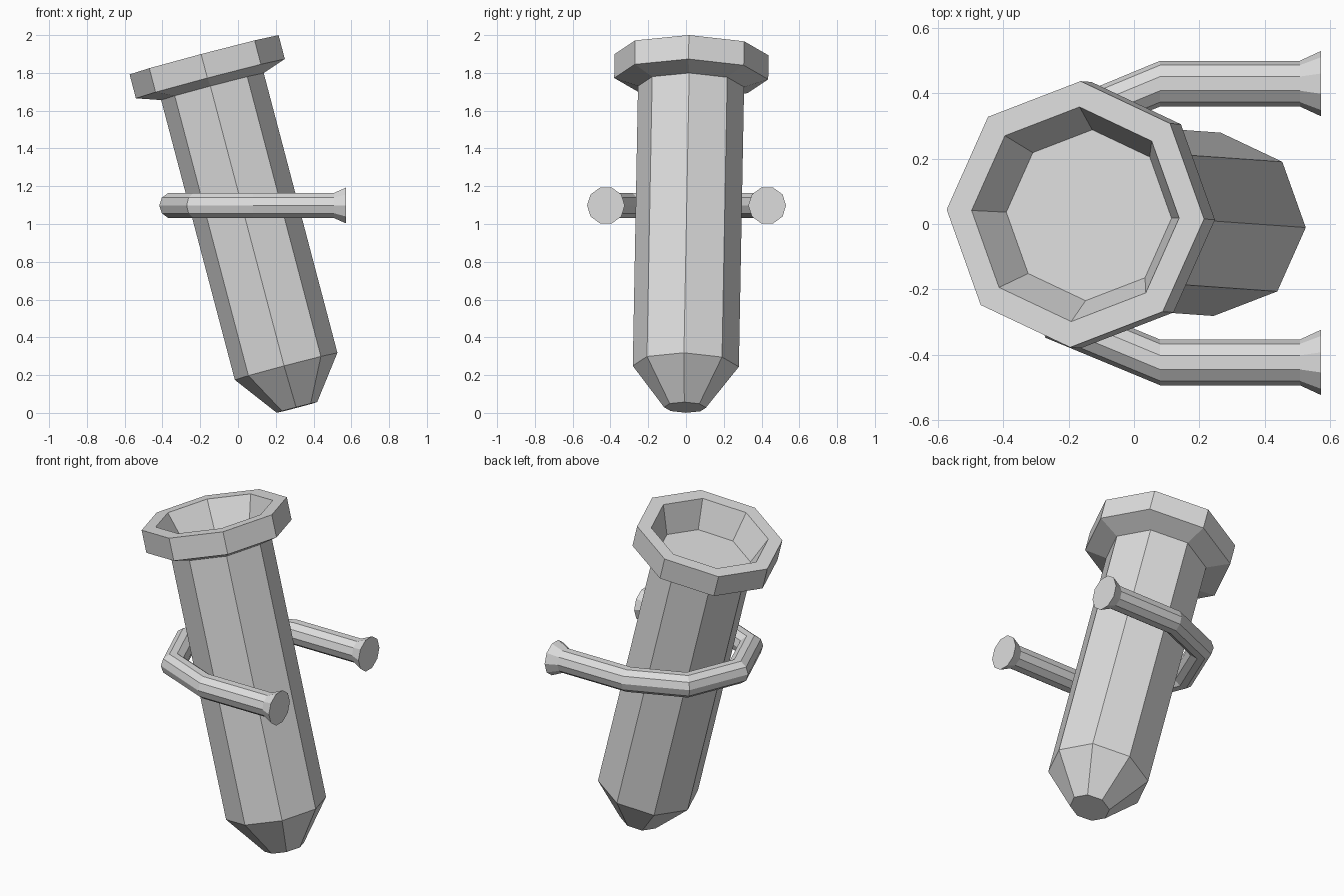
import bpy, bmesh
from math import radians, sin, cos, pi
from mathutils import Matrix, Vector

# Remove the default cube
cube = bpy.data.objects.get("Cube")
if cube:
    bpy.data.objects.remove(cube, do_unlink=True)

# Single plain grey material
GREY = (0.72, 0.72, 0.72, 1)
mat = bpy.data.materials.new("plain grey")
mat.use_nodes = True
mat.diffuse_color = GREY
bsdf = next(n for n in mat.node_tree.nodes if n.type == 'BSDF_PRINCIPLED')
bsdf.inputs["Base Color"].default_value = GREY
bsdf.inputs["Roughness"].default_value = 0.8


def ring(centre, axis_u, axis_v, radius, sides):
    """Regular polygon around a centre, spanned by two unit vectors."""
    angles = [2 * pi * i / sides for i in range(sides)]
    return [centre + radius * (cos(a) * axis_u + sin(a) * axis_v) for a in angles]


def loft(name, rings, matrix=Matrix()):
    """Skin a sequence of polygons into a closed, flat-shaded solid."""
    bm = bmesh.new()
    loops = [[bm.verts.new(matrix @ p) for p in r] for r in rings]
    for a, b in zip(loops, loops[1:]):
        for i in range(len(a)):
            j = (i + 1) % len(a)
            bm.faces.new((a[i], a[j], b[j], b[i]))
    bm.faces.new(loops[0])
    bm.faces.new(loops[-1])
    bmesh.ops.recalc_face_normals(bm, faces=bm.faces)
    mesh = bpy.data.meshes.new(name)
    bm.to_mesh(mesh)
    bm.free()
    mesh.materials.append(mat)
    obj = bpy.data.objects.new(name, mesh)
    bpy.context.collection.objects.link(obj)
    return obj


X, Y, Z = Vector((1, 0, 0)), Vector((0, 1, 0)), Vector((0, 0, 1))

# Leaning torch: tapered tip, shaft, flared rim, recessed cup (radius, height)
profile = [(0.111, 0), (0.281, 0.225), (0.281, 1.757), (0.408, 1.80),
           (0.408, 1.931), (0.329, 1.931), (0.262, 1.768)]
lean = (Matrix.Translation((0.312, -0.005, 0.029))
        @ Matrix.Rotation(radians(-1.07), 4, 'X')
        @ Matrix.Rotation(radians(-14.75), 4, 'Y')
        @ Matrix.Rotation(radians(-2.3), 4, 'Z'))
loft("torch_body", [ring(Z * h, X, Y, r, 8) for r, h in profile], lean)

# U-shaped holder: half an octagonal loop with two straight, flared arms
BEND, TUBE, FLARE = 0.427, 0.07, 0.1
middle = Vector((0.08, 0.003, 1.098))
arm_ends = [(0.573, FLARE), (0.508, TUBE)]


def arm(side):
    return [ring(Vector((x, middle.y + side * BEND, middle.z)), Y * side, Z, r, 10)
            for x, r in arm_ends]


bend = []
for step in range(5):
    a = radians(90 + 45 * step)
    outward = Vector((cos(a), sin(a), 0))
    bend.append(ring(middle + outward * BEND, outward, Z, TUBE, 10))
loft("wall_holder", arm(1) + bend + arm(-1)[::-1])
